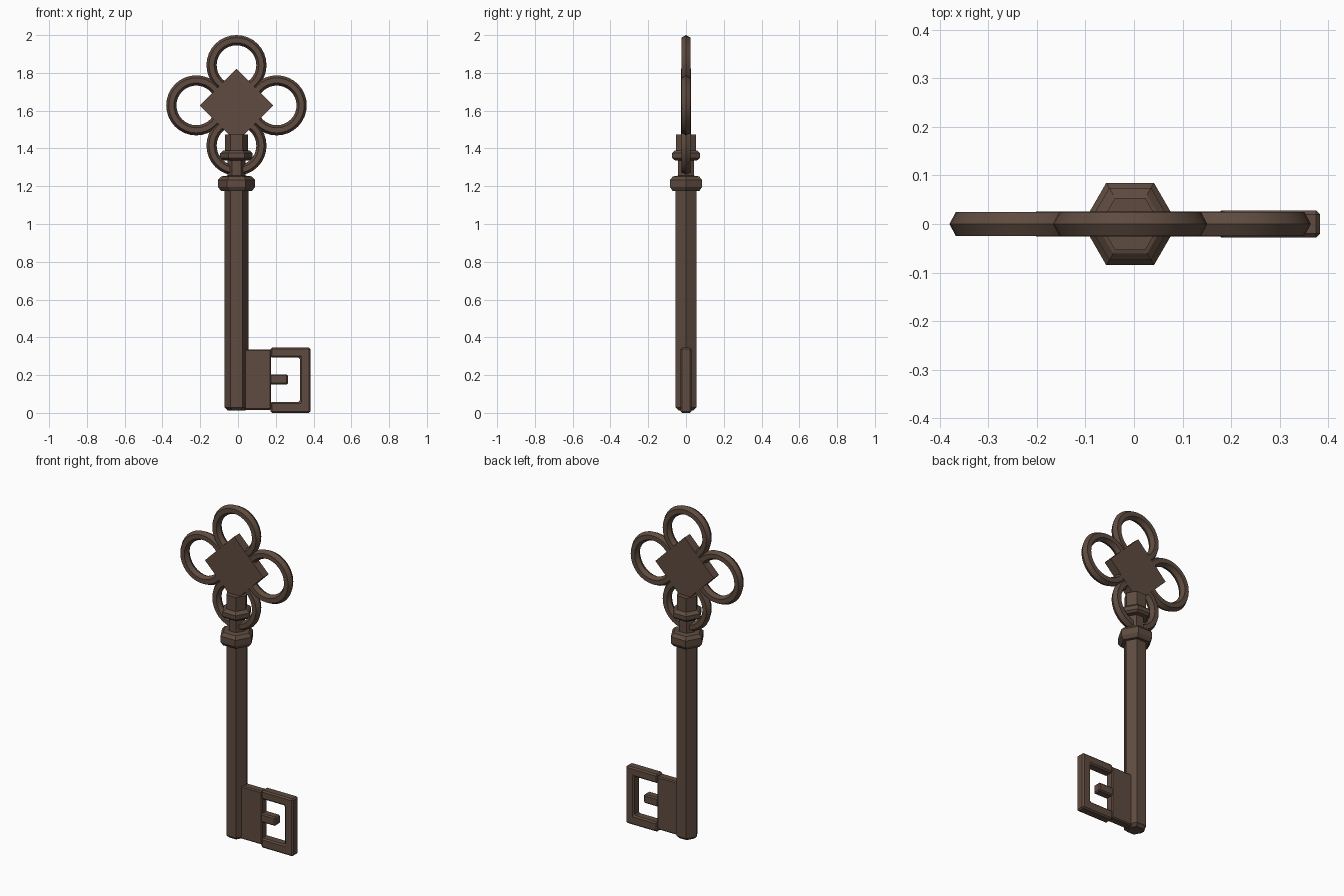
import bpy, bmesh, math

if "Cube" in bpy.data.objects:
    bpy.data.objects.remove(bpy.data.objects["Cube"])

CX = -0.008           # axis of the shaft
BOW_Z = 1.628         # centre of the four-ring bow

brown = bpy.data.materials.new("dark_bronze")
brown.diffuse_color = (0.112, 0.070, 0.050, 1)
brown.use_nodes = True
brown.node_tree.nodes["Principled BSDF"].inputs["Base Color"].default_value = brown.diffuse_color


def finish(name, bm, smooth=False):
    bmesh.ops.recalc_face_normals(bm, faces=bm.faces)
    me = bpy.data.meshes.new(name)
    bm.to_mesh(me)
    bm.free()
    me.materials.append(brown)
    ob = bpy.data.objects.new(name, me)
    bpy.context.collection.objects.link(ob)
    return ob


def plate(name, pts, half_y, bevel=0.0):
    """Extrude an x/z outline through y, with softened edges."""
    bm = bmesh.new()
    face = bm.faces.new([bm.verts.new((x, -half_y, z)) for x, z in pts])
    new = bmesh.ops.extrude_face_region(bm, geom=[face])["geom"]
    for v in new:
        if isinstance(v, bmesh.types.BMVert):
            v.co.y = half_y
    if bevel:
        bmesh.ops.bevel(bm, geom=bm.edges[:], offset=bevel, segments=1, affect='EDGES')
    return finish(name, bm)


def hex_turning(name, profile):
    """Six-sided turned part from (radius, z) pairs."""
    bm = bmesh.new()
    rings = [[bm.verts.new((CX + r * math.cos(i * math.pi / 3),
                            r * math.sin(i * math.pi / 3), z)) for i in range(6)]
             for r, z in profile]
    for a, b in zip(rings, rings[1:]):
        for i in range(6):
            j = (i + 1) % 6
            bm.faces.new((a[i], a[j], b[j], b[i]))
    bm.faces.new(rings[0])
    bm.faces.new(rings[-1])
    return finish(name, bm)


# Hexagonal shaft with two collars
hex_turning("shaft", [
    (0.045, 0.012), (0.063, 0.028), (0.063, 1.175),
    (0.082, 1.175), (0.098, 1.196), (0.098, 1.233), (0.080, 1.252),
    (0.048, 1.256), (0.048, 1.335),
    (0.072, 1.338), (0.086, 1.350), (0.086, 1.375), (0.070, 1.388),
    (0.062, 1.390), (0.062, 1.474)])

# Four rings of the bow
for name, dx, dz in (("right", 1, 0), ("top", 0, 1), ("left", -1, 0), ("bottom", 0, -1)):
    bpy.ops.mesh.primitive_torus_add(
        major_segments=32, minor_segments=6, major_radius=0.132, minor_radius=0.027,
        location=(CX + 0.213 * dx, 0, BOW_Z + 0.213 * dz), rotation=(math.pi / 2, 0, 0))
    ring = bpy.context.object
    ring.name = "bow_ring_" + name
    ring.scale.z = 1.07
    ring.data.materials.append(brown)
    bpy.ops.object.shade_smooth_by_angle(angle=math.radians(30))

# Diamond plate joining the rings
D = 0.194
plate("bow_diamond", [(CX - D, BOW_Z), (CX, BOW_Z - D), (CX + D, BOW_Z), (CX, BOW_Z + D)], 0.0258)

# Bit: web, C-shaped frame and centre tooth
plate("bit_web", [(0.03, 0.016), (0.176, 0.016), (0.176, 0.335), (0.03, 0.335)], 0.025, 0.006)
plate("bit_frame", [(0.172, 0.0), (0.383, 0.0), (0.383, 0.345), (0.172, 0.345),
                    (0.172, 0.292), (0.328, 0.292), (0.328, 0.058), (0.172, 0.058)], 0.028, 0.008)
plate("bit_tooth", [(0.168, 0.151), (0.265, 0.151), (0.265, 0.204), (0.168, 0.204)], 0.026, 0.007)
